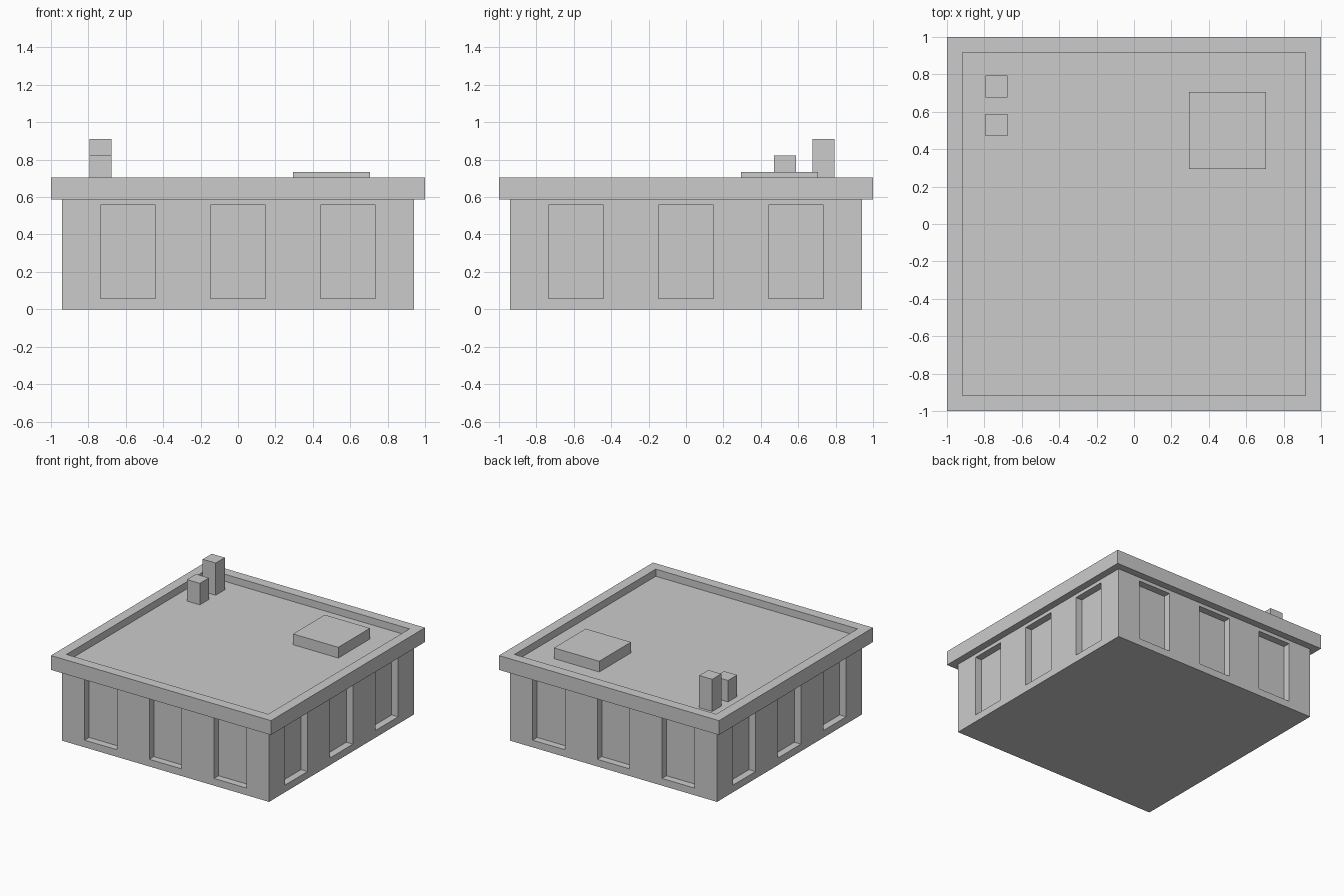
import bpy, bmesh
from math import pi
from mathutils import Matrix, Vector

if "Cube" in bpy.data.objects:
    bpy.data.objects.remove(bpy.data.objects["Cube"])

U = 1 / 17  # module: the roof edge is 34 modules wide


def add_box(bm, lo, hi):
    lo, hi = Vector(lo) * U, Vector(hi) * U
    m = Matrix.Translation((lo + hi) / 2) @ Matrix.Diagonal((*(hi - lo), 1))
    return bmesh.ops.create_cube(bm, size=1, matrix=m)["verts"]


def finish(bm, name):
    mesh = bpy.data.meshes.new(name)
    bm.normal_update()
    bm.to_mesh(mesh)
    bm.free()
    ob = bpy.data.objects.new(name, mesh)
    bpy.context.collection.objects.link(ob)
    return ob


def box(name, lo, hi):
    bm = bmesh.new()
    add_box(bm, lo, hi)
    return finish(bm, name)


# Building walls
walls = box("walls", (-16, -16, 0), (16, 16, 10))

# Three recessed windows on each of the four sides
bm = bmesh.new()
for side in range(4):
    for x in (-10, 0, 10):
        verts = add_box(bm, (x - 2.5, -17, 1), (x + 2.5, -15, 9.5))
        bmesh.ops.rotate(bm, verts=verts, cent=(0, 0, 0),
                         matrix=Matrix.Rotation(side * pi / 2, 3, "Z"))
cutter = finish(bm, "window_cutter")
cutter.hide_render = True
mod = walls.modifiers.new("windows", "BOOLEAN")
mod.operation = "DIFFERENCE"
mod.solver = "EXACT"
mod.object = cutter
bpy.context.view_layer.objects.active = walls
bpy.ops.object.modifier_apply(modifier=mod.name)
bpy.data.objects.remove(cutter)

# Overhanging roof slab with a raised parapet around a sunken deck
bm = bmesh.new()
add_box(bm, (-17, -17, 10), (17, 17, 12))
bm.normal_update()
top = max(bm.faces, key=lambda f: f.calc_center_median().z)
bmesh.ops.inset_region(bm, faces=[top], thickness=2 * U)
bm.normal_update()
deck = bmesh.ops.extrude_discrete_faces(bm, faces=[top])["faces"][0]
bmesh.ops.translate(bm, verts=deck.verts, vec=(0, 0, -U))
bmesh.ops.recalc_face_normals(bm, faces=bm.faces)
finish(bm, "roof_parapet")

# Roof fittings standing on the deck
box("roof_hatch", (5, 5, 11), (12, 12, 12.5))
box("tall_chimney", (-13.5, 11.5, 11), (-11.5, 13.5, 15.5))
box("short_chimney", (-13.5, 8, 11), (-11.5, 10, 14))
